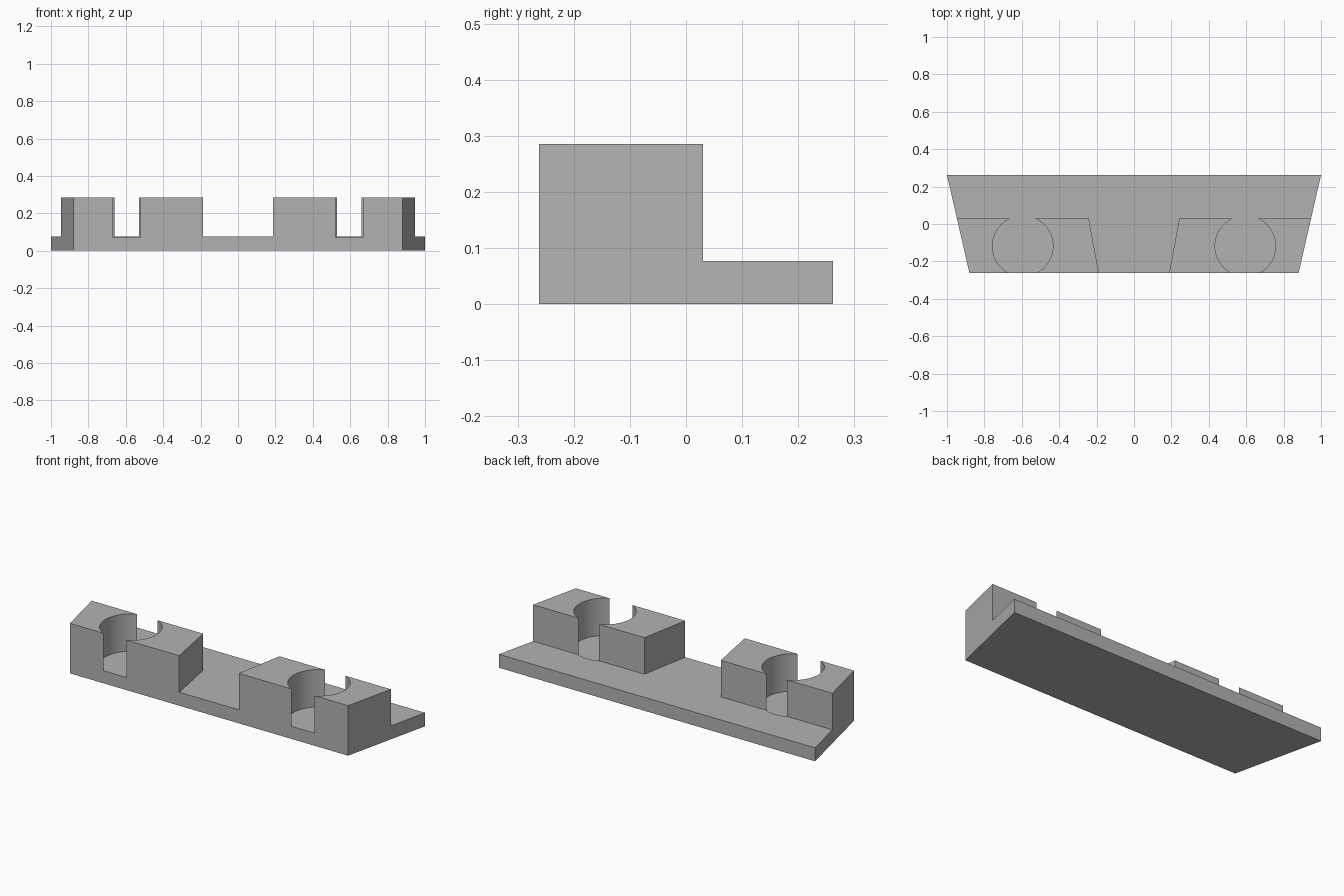
import bpy
import bmesh

cube = bpy.data.objects.get("Cube")
if cube:
    bpy.data.objects.remove(cube, do_unlink=True)

FRONT, BACK, STEP = -0.262, 0.262, 0.03   # y of front, back and block rear
TOP, PLATE_TOP = 0.286, 0.077
HOLE_X, HOLE_Y, HOLE_R = 0.595, -0.118, 0.162
HOLE_FLOOR = PLATE_TOP - 0.005

gray = bpy.data.materials.new("plain_gray")
gray.use_nodes = True
color = (0.45, 0.45, 0.45, 1)
gray.diffuse_color = color
gray.node_tree.nodes["Principled BSDF"].inputs["Base Color"].default_value = color


def prism(name, half_front, half_back, y0, y1, z0, z1):
    """Upright prism on a symmetric trapezoid."""
    bm = bmesh.new()
    outline = [(-half_front, y0), (half_front, y0), (half_back, y1), (-half_back, y1)]
    base = bm.faces.new([bm.verts.new((x, y, z0)) for x, y in outline])
    lid = bmesh.ops.extrude_face_region(bm, geom=[base])["geom"]
    bmesh.ops.translate(bm, vec=(0, 0, z1 - z0),
                        verts=[v for v in lid if isinstance(v, bmesh.types.BMVert)])
    bmesh.ops.recalc_face_normals(bm, faces=bm.faces)
    mesh = bpy.data.meshes.new(name)
    bm.to_mesh(mesh)
    bm.free()
    mesh.materials.append(gray)
    obj = bpy.data.objects.new(name, mesh)
    bpy.context.collection.objects.link(obj)
    return obj


def carve(target, cutter):
    """Subtract the cutter, then discard it."""
    cutter.hide_render = True
    mod = target.modifiers.new(cutter.name, "BOOLEAN")
    mod.operation = "DIFFERENCE"
    mod.solver = "EXACT"
    mod.object = cutter
    bpy.ops.object.select_all(action="DESELECT")
    target.select_set(True)
    bpy.context.view_layer.objects.active = target
    bpy.ops.object.modifier_apply(modifier=mod.name)
    bpy.data.objects.remove(cutter, do_unlink=True)


# Tapered solid that becomes the plate with its holder blocks
holder = prism("holder_base", 0.88, 1.0, FRONT, BACK, 0, TOP)

# Low ledge along the back
carve(holder, prism("ledge_cutter", 1.2, 1.2, STEP, 0.5, PLATE_TOP, 0.5))

# Flared gap between the two blocks
carve(holder, prism("gap_cutter", 0.17, 0.26, -0.362, 0.13, PLATE_TOP, 0.5))

# Round sockets, open at front and back
for side in (-1, 1):
    bpy.ops.mesh.primitive_cylinder_add(
        vertices=64, radius=HOLE_R, depth=0.5,
        location=(side * HOLE_X, HOLE_Y, HOLE_FLOOR + 0.25))
    socket = bpy.context.object
    socket.name = "socket_cutter"
    socket.data.materials.append(gray)
    carve(holder, socket)

holder.select_set(True)
bpy.context.view_layer.objects.active = holder
bpy.ops.object.shade_smooth_by_angle()
